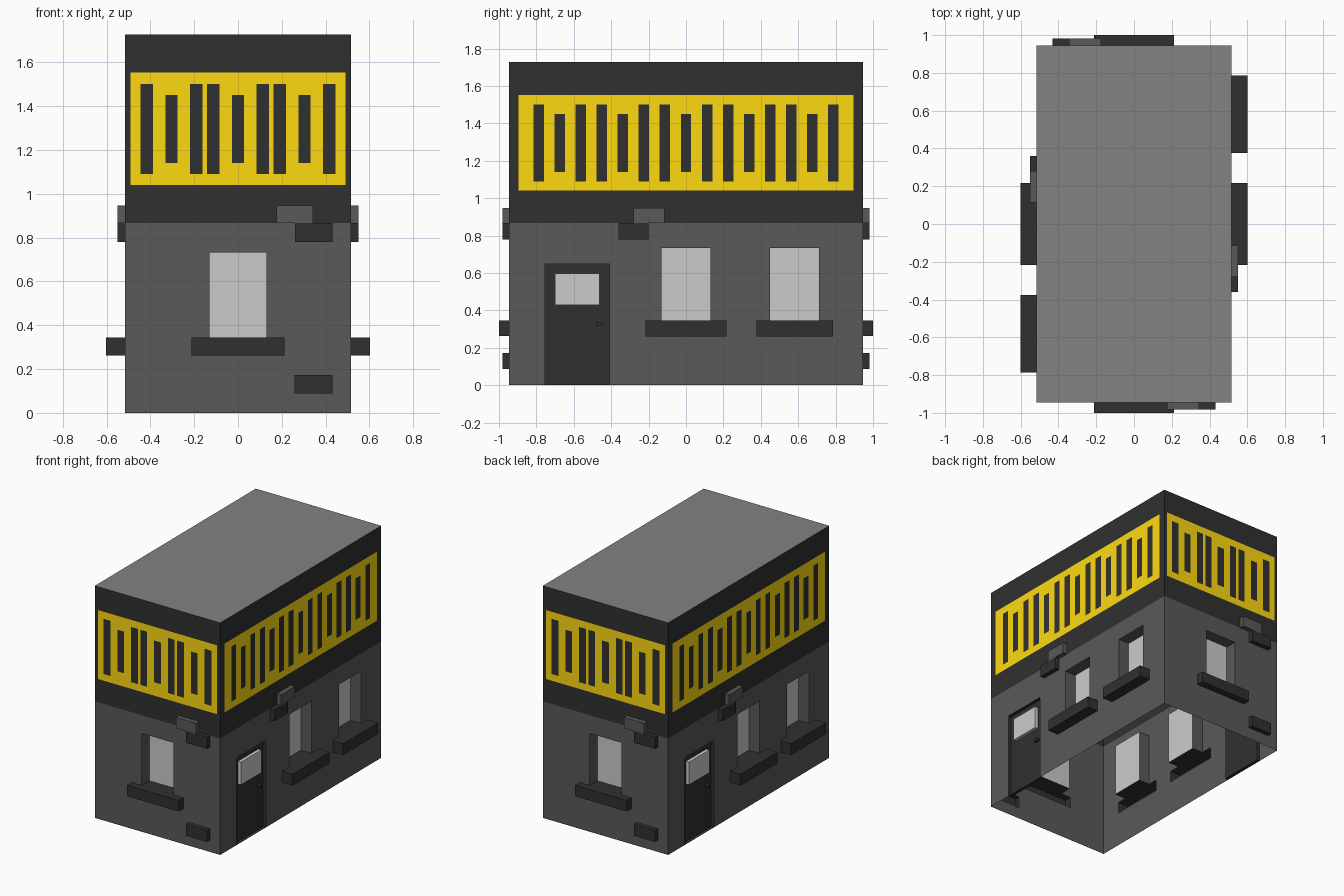
import bpy
import math
from mathutils import Matrix

if "Cube" in bpy.data.objects:
    bpy.data.objects.remove(bpy.data.objects["Cube"])

HX, HY, TOP, SPLIT = 0.516, 0.946, 1.727, 0.867


def material(name, r, g, b):
    m = bpy.data.materials.new(name)
    m.diffuse_color = (r, g, b, 1)
    m.use_nodes = True
    m.node_tree.nodes["Principled BSDF"].inputs["Base Color"].default_value = m.diffuse_color
    return m


WALL = material("wall_grey", 0.10, 0.10, 0.10)
DARK = material("dark_trim", 0.03, 0.03, 0.03)
PALE = material("glass_pale", 0.80, 0.80, 0.80)
YELLOW = material("yellow", 1.0, 0.70, 0.005)
ROOF = material("roof_grey", 0.225, 0.225, 0.225)


# Wall coordinates: u runs to the right seen from outside, d is outward depth
def front(u, z, d):
    return (u, -HY - d, z)


def right(u, z, d):
    return (HX + d, u, z)


def make(name, quads, side, mat):
    """One object from quads in wall coordinates, plus its half-turn copy."""
    verts, index, faces = [], {}, []
    for q in quads:
        face = []
        for p in q:
            k = tuple(round(c, 5) for c in side(*p))
            if k not in index:
                index[k] = len(verts)
                verts.append(k)
            face.append(index[k])
        faces.append(face)
    me = bpy.data.meshes.new(name)
    me.from_pydata(verts, [], faces)
    me.materials.append(mat)
    for suffix, angle in (("", 0), ("_opposite", math.pi)):
        ob = bpy.data.objects.new(name + suffix, me)
        ob.matrix_world = Matrix.Rotation(angle, 4, 'Z')
        bpy.context.collection.objects.link(ob)


def corners(r, d):
    u0, u1, z0, z1 = r
    return [(u0, z0, d), (u1, z0, d), (u1, z1, d), (u0, z1, d)]


def plate(r, holes=(), d=0):
    """Flat sheet with rectangular openings."""
    us = sorted({r[0], r[1], *(v for h in holes for v in h[:2])})
    zs = sorted({r[2], r[3], *(v for h in holes for v in h[2:])})
    out = []
    for u0, u1 in zip(us, us[1:]):
        for z0, z1 in zip(zs, zs[1:]):
            u, z = (u0 + u1) / 2, (z0 + z1) / 2
            if not any(h[0] < u < h[1] and h[2] < z < h[3] for h in holes):
                out.append(corners((u0, u1, z0, z1), d))
    return out


def rim(r, d0, d1):
    """Four sides (bottom first) joining a rectangle at depth d0 to d1."""
    a, b = corners(r, d0), corners(r, d1)
    return [[a[i], a[i - 3], b[i - 3], b[i]] for i in range(4)]


def block(r, d0, d1):
    return rim(r, d0, d1) + plate(r, d=d1)


def facade(tag, side, half, windows, sills, sill_d, low_bricks, high_brick,
           brick_d, panel_half, bars, door=None):
    panel = (-panel_half, panel_half, 1.04, 1.553)
    low_holes = windows + sills + low_bricks + ([door] if door else [])
    # Lower wall with window reveals; the reveal floor belongs to the sill
    quads, floors = plate((-half, half, 0, SPLIT), low_holes), []
    for w in windows:
        sides = rim(w, 0, -0.09)
        floors.append(sides[0])
        quads += sides[1:]
    make(tag + "_lower_wall", quads, side, WALL)
    # Window panes, sills and bricks
    make(tag + "_window_panes", [q for w in windows for q in plate(w, d=-0.09)], side, PALE)
    make(tag + "_sills", floors + [q for s in sills for q in block(s, 0, sill_d)], side, DARK)
    make(tag + "_dark_bricks", [q for b in low_bricks for q in block(b, 0, brick_d)], side, DARK)
    make(tag + "_grey_brick", block(high_brick, 0, brick_d), side, WALL)
    # Dark upper wall, yellow panel and dark bars
    make(tag + "_upper_wall", plate((-half, half, SPLIT, TOP), [panel, high_brick]), side, DARK)
    rects = []
    for u, short in bars:
        lo, hi = (1.14, 1.45) if short else (1.09, 1.50)
        rects.append((u - 0.028, u + 0.028, lo, hi))
    make(tag + "_yellow_panel", plate(panel, rects), side, YELLOW)
    make(tag + "_panel_bars", [q for r in rects for q in plate(r)], side, DARK)
    # Recessed door with raised glass and handle
    if door:
        glass = (-0.70, -0.463, 0.428, 0.597)
        make(tag + "_door", rim(door, 0, -0.025) + plate(door, [glass], -0.025), side, DARK)
        make(tag + "_door_glass", block(glass, -0.025, 0), side, PALE)
        make(tag + "_door_handle", block((-0.48, -0.445, 0.32, 0.337), -0.025, 0), side, DARK)


# Front and back
half_bars = [(0.113, False), (0.19, False), (0.303, True), (0.416, False)]
front_bars = [(-u, s) for u, s in half_bars] + [(0, True)] + half_bars
facade("front", front, HX,
       [(-0.13, 0.13, 0.345, 0.732)], [(-0.213, 0.213, 0.263, 0.345)], 0.054,
       [(0.26, 0.432, 0.78, SPLIT), (0.257, 0.432, 0.088, 0.173)],
       (0.175, 0.343, SPLIT, 0.947), 0.035, 0.49, front_bars)

# Right and left
facade("side", right, HY,
       [(-0.132, 0.13, 0.345, 0.735), (0.45, 0.712, 0.345, 0.735)],
       [(-0.217, 0.217, 0.261, 0.345), (0.377, 0.785, 0.261, 0.345)], 0.086,
       [(-0.36, -0.2, 0.78, SPLIT)],
       (-0.28, -0.115, SPLIT, 0.947), 0.035, 0.895,
       [(i * 0.1125, i % 3 == 0) for i in range(-7, 8)],
       door=(-0.755, -0.41, 0, 0.648))

# Flat roof
roof = bpy.data.meshes.new("roof")
roof.from_pydata([(-HX, -HY, TOP), (HX, -HY, TOP), (HX, HY, TOP), (-HX, HY, TOP)],
                 [], [(0, 1, 2, 3)])
roof.materials.append(ROOF)
bpy.context.collection.objects.link(bpy.data.objects.new("roof", roof))
